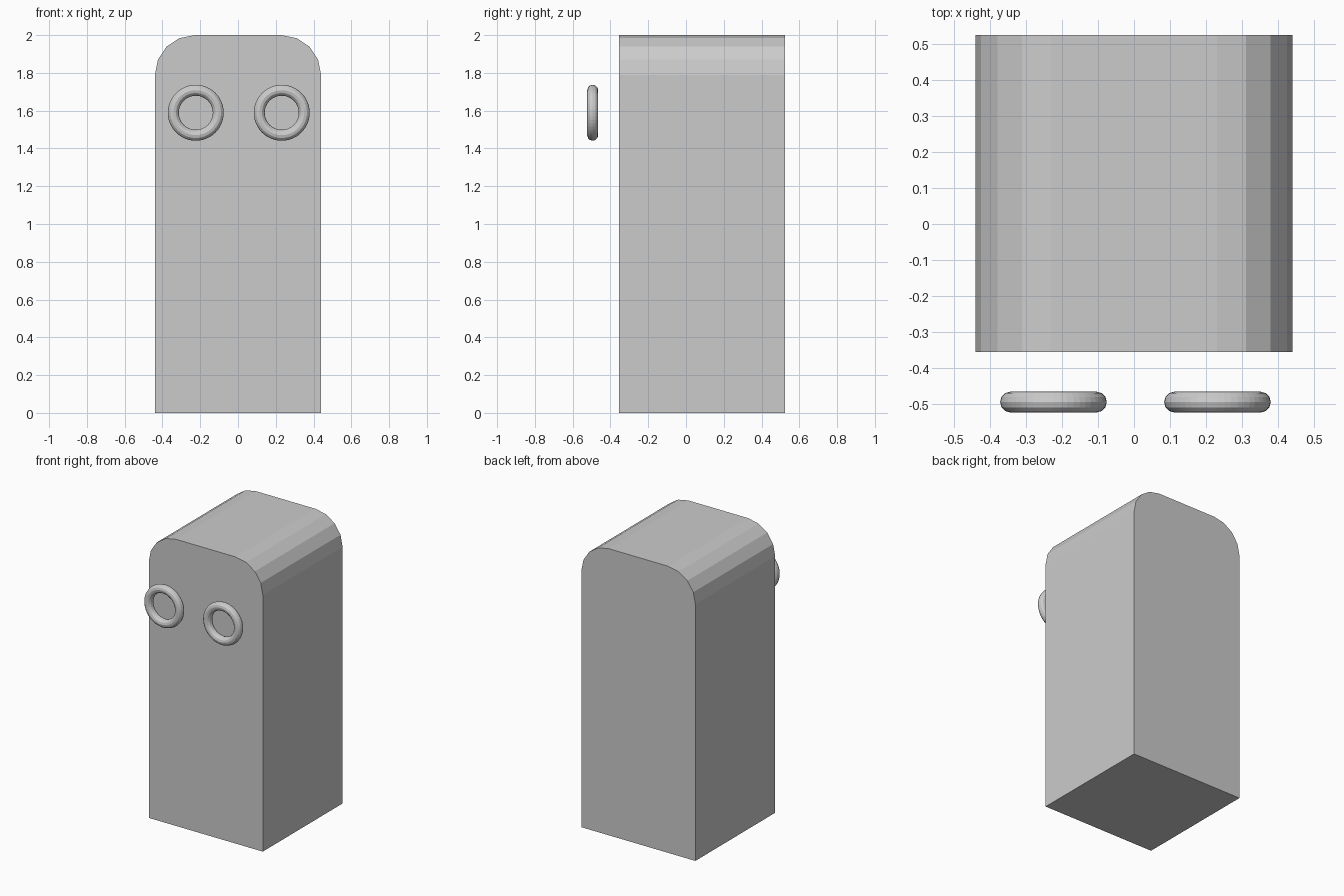
import bpy, bmesh, math

if "Cube" in bpy.data.objects:
    bpy.data.objects.remove(bpy.data.objects["Cube"])

HALF_W, HEIGHT, Y0, Y1, R = 0.44, 2.0, -0.355, 0.525, 0.21

# Body: front profile with rounded top corners, extruded front to back
arc = [(HALF_W - R + R * math.cos(math.radians(a)),
        HEIGHT - R + R * math.sin(math.radians(a)))
       for a in (0, 22.5, 45, 67.5, 90)]
right = [(HALF_W, 0.0)] + arc
profile = right + [(-x, z) for x, z in reversed(right)]

bm = bmesh.new()
face = bm.faces.new([bm.verts.new((x, Y0, z)) for x, z in profile])
ext = bmesh.ops.extrude_face_region(bm, geom=[face], use_keep_orig=True)
new_verts = [g for g in ext["geom"] if isinstance(g, bmesh.types.BMVert)]
bmesh.ops.translate(bm, verts=new_verts, vec=(0, Y1 - Y0, 0))
bmesh.ops.recalc_face_normals(bm, faces=bm.faces)
mesh = bpy.data.meshes.new("body")
bm.to_mesh(mesh)
bm.free()
bpy.context.collection.objects.link(bpy.data.objects.new("body", mesh))

# Eye rings: a pair floating in front of the face
for name, x in (("left_eye_ring", -0.2235), ("right_eye_ring", 0.2315)):
    bpy.ops.mesh.primitive_torus_add(
        major_radius=0.119, minor_radius=0.029,
        major_segments=48, minor_segments=12,
        location=(x, -0.494, 1.589), rotation=(math.pi / 2, 0, 0))
    bpy.context.object.name = name
